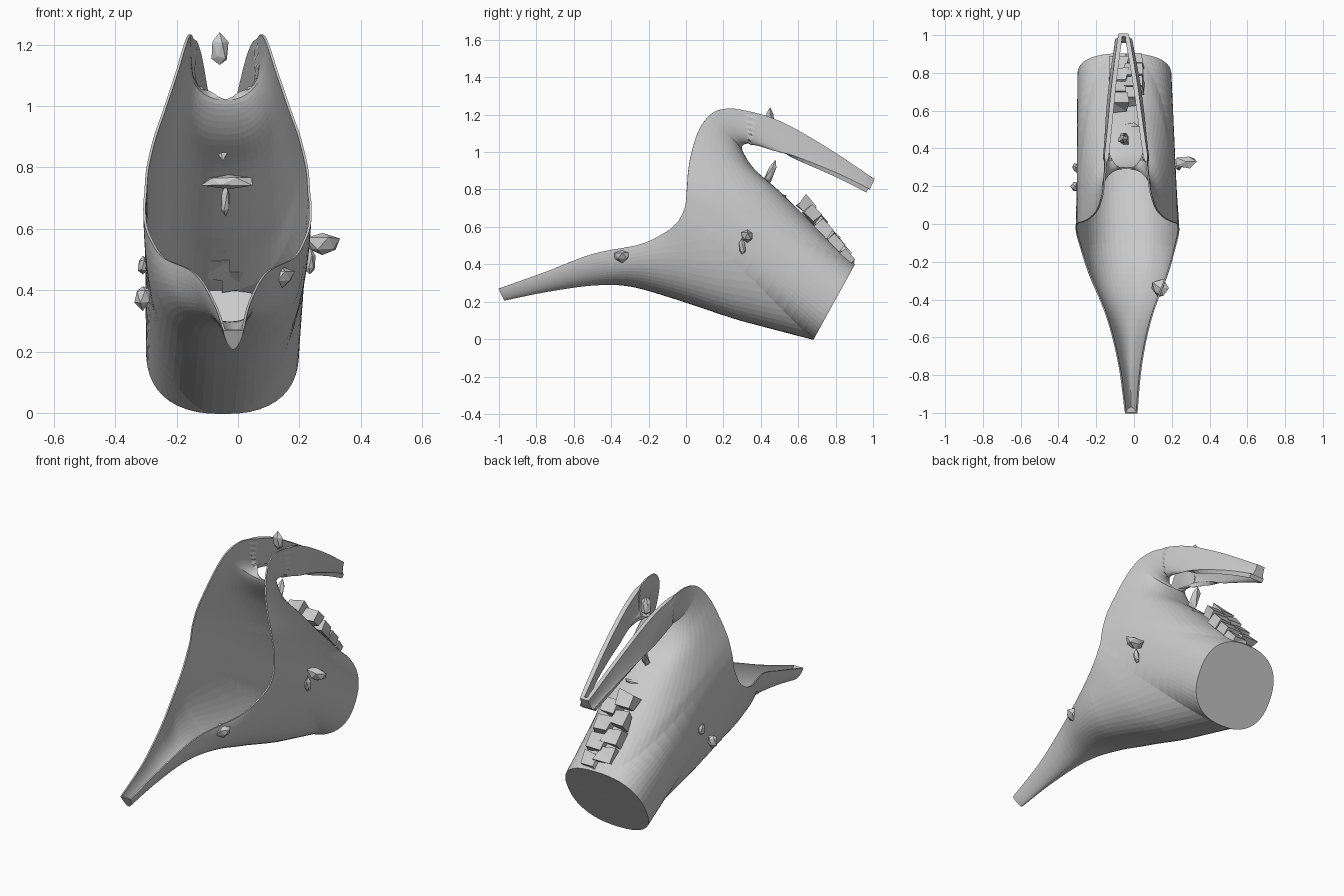
import bpy, bmesh, math, random
from mathutils import Vector, Matrix

if "Cube" in bpy.data.objects:
    bpy.data.objects.remove(bpy.data.objects["Cube"])

random.seed(4)
grey = bpy.data.materials.new("light grey")
grey.diffuse_color = (0.6, 0.6, 0.6, 1)
grey.use_nodes = True
grey.node_tree.nodes["Principled BSDF"].inputs["Base Color"].default_value = grey.diffuse_color

# Rulings of one side wall: rim (y, z, half width) -> far edge (y, z, half width)
KEYS = [
    ((-1.0, .27, .03), (-.97, .21, 0)), ((-.75, .36, .058), (-.75, .255, 0)),
    ((-.5, .455, .115), (-.5, .29, 0)), ((-.25, .505, .21), (-.3, .285, 0)),
    ((-.12, .565, .25), (-.05, .215, 0)), ((-.05, .62, .268), (.3, .10, 0)),
    ((-.015, .68, .27), (.68, 0, 0)), ((-.005, .71, .267), (.735, .10, 0)),
    ((0, .74, .265), (.79, .2, 0)), ((.003, .78, .262), (.845, .3, 0)),
    ((.006, .82, .255), (.9, .4, 0)), ((.012, .9, .235), (.72, .57, 0)),
    ((.03, 1.0, .2), (.5, .785, 0)), ((.07, 1.12, .16), (.36, .91, 0)),
    ((.13, 1.2, .135), (.295, 1.02, 0)), ((.2, 1.23, .12), (.335, 1.05, .07)),
    ((.3, 1.225, .11), (.42, 1.035, .095)), ((.5, 1.165, .085), (.6, .965, .09)),
    ((.75, 1.025, .055), (.8, .88, .07)), ((1.0, .86, .018), (.97, .795, .045)),
]
D0, D1 = 6, 10        # rulings that end on the flat base
STRAP = 14            # rulings from here on end on the strap's free lower edge
BASE_W = .245
SUB, ROWS = 6, 16


def key(i, side):
    return Vector(KEYS[max(0, min(i, len(KEYS) - 1))][side])


def curve(u, side):
    i = min(int(u), len(KEYS) - 2)
    f = u - i
    a, b, c, d = (key(i + k, side) for k in (-1, 0, 1, 2))
    # straight across the base and next to its corners
    if side == 1 and D0 - 1 <= i <= D1:
        return b.lerp(c, f)
    return .5 * (2 * b + (c - a) * f + (2 * a - 5 * b + 4 * c - d) * f * f
                 + (3 * b - a - 3 * c + d) * f ** 3)


def ellipse(t, p):
    return max(0, 1 - abs(t) ** p) ** (1 / p)


def ruling(u):
    """Points (y, z, half width) from the rim to the far edge."""
    tau = 1
    p = min(2.4, 1.5 + .25 * u)      # narrow tongue is more V-shaped
    if D0 <= u <= D1:
        # crowd the rulings towards the base corners
        tau = -math.cos((u - D0) / (D1 - D0) * math.pi)
        u = D0 + (D1 - D0) * (tau + 1) / 2
    r, e = curve(u, 0), curve(u, 1)
    if STRAP <= u <= STRAP + 1:
        e.z = .07 * (u - STRAP) ** .6
    for k in range(ROWS + 1):
        v = math.sin(k / ROWS * math.pi / 2)
        q = r.lerp(e, v)
        if u < STRAP:
            w = (r.z + (min(r.z, BASE_W) - r.z) * v) * ellipse(tau * v, p)
        else:
            w = e.z + (r.z - e.z) * ellipse(v, p)
        yield q.x, q.y, w


def center_x(y):
    return -.035 - .02 * y


def finish(bm, name):
    mesh = bpy.data.meshes.new(name)
    bm.to_mesh(mesh)
    bm.free()
    ob = bpy.data.objects.new(name, mesh)
    bpy.context.collection.objects.link(ob)
    mesh.materials.append(grey)
    return ob


# Hollow shell with front tongue and two rear straps
bm = bmesh.new()
cols = (len(KEYS) - 1) * SUB + 1
grids = {}
for sgn in (-1, 1):
    grid = [[bm.verts.new((center_x(y) + sgn * w, y, z))
             for y, z, w in ruling(c / SUB)] for c in range(cols)]
    for a, b in zip(grid, grid[1:]):
        for k in range(ROWS):
            f = [a[k], a[k + 1], b[k + 1], b[k]]
            bm.faces.new(f if sgn > 0 else f[::-1])
    grids[sgn] = grid
left, right = grids[-1], grids[1]

# Flat base closing the lower back end
for c in range(D0 * SUB, D1 * SUB):
    bm.faces.new((left[c][-1], left[c + 1][-1], right[c + 1][-1], right[c][-1]))
# Small caps joining both sides at the strap end and the tongue tip
for c in (0, cols - 1):
    for k in range(ROWS):
        bm.faces.new((left[c][k], left[c][k + 1], right[c][k + 1], right[c][k]))
bmesh.ops.remove_doubles(bm, verts=bm.verts, dist=.0005)
bmesh.ops.recalc_face_normals(bm, faces=bm.faces)
shell = finish(bm, "shell")

# Wall thickness, heavier on the straps
group = shell.vertex_groups.new(name="thick")
group.add([v.index for v in shell.data.vertices
           if v.co.y > .34 and v.co.z > 1.19 - .42 * v.co.y], 1, 'REPLACE')
mod = shell.modifiers.new("wall", 'SOLIDIFY')
mod.thickness = .024
mod.offset = 0
mod.vertex_group = group.name
mod.thickness_vertex_group = .33


# Jagged lumps stuck to the shell
def lump(name, loc, size, tilt=0, cube=False):
    bm = bmesh.new()
    if cube:
        bmesh.ops.create_cube(bm, size=2)
    else:
        bmesh.ops.create_icosphere(bm, subdivisions=1, radius=1)
    for v in bm.verts:
        v.co *= random.uniform(.7, 1.1)
    m = (Matrix.Translation(loc) @ Matrix.Rotation(tilt, 4, 'X')
         @ Matrix.Diagonal((*size, 1)))
    bmesh.ops.transform(bm, matrix=m, verts=bm.verts)
    bmesh.ops.triangulate(bm, faces=bm.faces)
    finish(bm, name)


lump("right_lump", (.275, .33, .55), (.07, .04, .045))
lump("right_lump_tail", (.235, .30, .49), (.02, .02, .05))
lump("front_right_lump", (.14, -.34, .445), (.055, .055, .04))
lump("left_lump", (-.31, .2, .38), (.03, .03, .045))
lump("left_upper_lump", (-.31, .3, .48), (.02, .03, .04))
lump("back_spike", (-.05, .45, .89), (.03, .025, .09), -.4)
lump("strap_spike", (-.06, .45, 1.18), (.03, .025, .06))
lump("inner_ledge", (-.03, .5, .755), (.1, .04, .03))
lump("inner_spike", (-.04, .5, .69), (.02, .02, .07))

# Row of broken chunks down the back
for i in range(8):
    f = i / 7
    lump("back_chunk_%d" % (i + 1),
         (-.04 + (.04 if i % 2 else -.04), .645 + .225 * f, .71 - .27 * f),
         (.05, .045, .04 - .02 * f), -.8, True)
